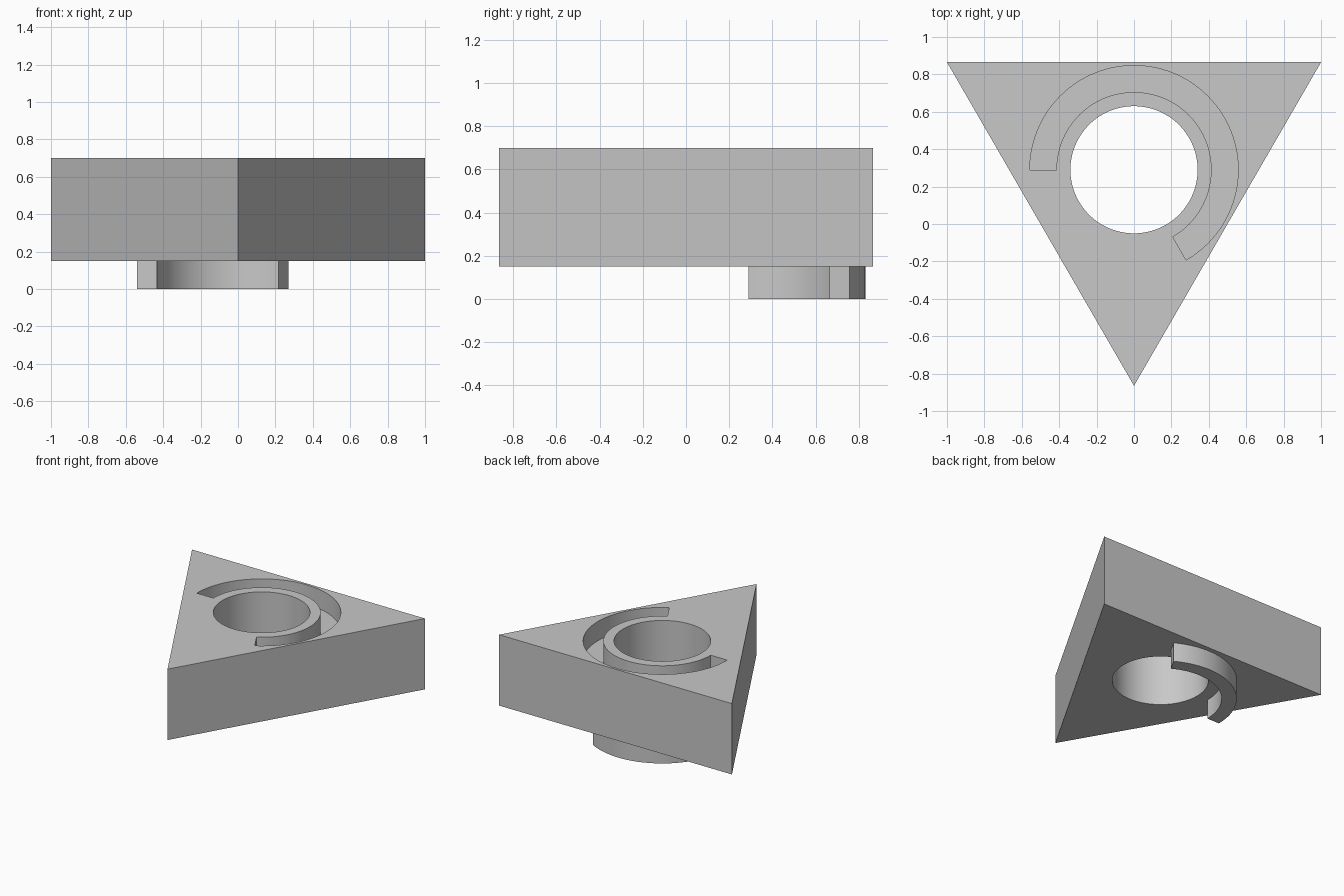
import bpy
import bmesh
from math import cos, sin, radians

cube = bpy.data.objects.get("Cube")
if cube:
    bpy.data.objects.remove(cube, do_unlink=True)

BOTTOM, TOP = 0.15, 0.70      # slab heights
CENTRE_Y = 0.29               # centre of the bore and both rings
DEPTH = 0.15                  # groove depth

grey = bpy.data.materials.new("light_grey")
colour = (0.58, 0.58, 0.58, 1)
grey.use_nodes = True
grey.diffuse_color = colour
grey.node_tree.nodes["Principled BSDF"].inputs["Base Color"].default_value = colour


def prism(name, outline, z0, z1):
    """Extrude a flat outline from z0 to z1."""
    bm = bmesh.new()
    face = bm.faces.new([bm.verts.new((x, y, z0)) for x, y in outline])
    ext = bmesh.ops.extrude_face_region(bm, geom=[face], use_keep_orig=True)
    top = [v for v in ext["geom"] if isinstance(v, bmesh.types.BMVert)]
    bmesh.ops.translate(bm, verts=top, vec=(0, 0, z1 - z0))
    bmesh.ops.recalc_face_normals(bm, faces=bm.faces)
    mesh = bpy.data.meshes.new(name)
    bm.to_mesh(mesh)
    bm.free()
    mesh.materials.append(grey)
    obj = bpy.data.objects.new(name, mesh)
    bpy.context.collection.objects.link(obj)
    return obj


def arc(radius, start, end, steps):
    angles = [radians(start + (end - start) * i / steps) for i in range(steps + 1)]
    return [(radius * cos(a), CENTRE_Y + radius * sin(a)) for a in angles]


def ring_sector(inner, outer, start, end):
    steps = int((end - start) / 3)
    return arc(outer, start, end, steps) + arc(inner, end, start, steps)


def combine(target, tool, operation):
    """Apply a boolean and discard the tool."""
    tool.hide_render = True
    mod = target.modifiers.new(operation.lower(), "BOOLEAN")
    mod.operation = operation
    mod.solver = "EXACT"
    mod.object = tool
    bpy.context.view_layer.update()
    graph = bpy.context.evaluated_depsgraph_get()
    mesh = bpy.data.meshes.new_from_object(target.evaluated_get(graph))
    target.modifiers.clear()
    target.data = mesh
    bpy.data.objects.remove(tool, do_unlink=True)


# Triangular slab, pointed toward the front
tile = prism("triangular_tile", [(-1, 0.865), (0, -0.865), (1, 0.865)], BOTTOM, TOP)

# Round bore straight through
combine(tile, prism("bore_cutter", arc(0.34, 0, 360, 120)[:-1], -0.1, 1), "DIFFERENCE")

# Curved groove in the top
combine(tile, prism("groove_cutter", ring_sector(0.415, 0.557, -60, 180),
                    TOP - DEPTH, 1), "DIFFERENCE")

# Curved tab under the slab that fits such a groove
combine(tile, prism("curved_tab", ring_sector(0.433, 0.54, 60, 180),
                    0, BOTTOM + 0.1), "UNION")

# Smooth round walls, crisp edges
tile.data.shade_smooth()
tile.data.set_sharp_from_angle(angle=radians(30))
